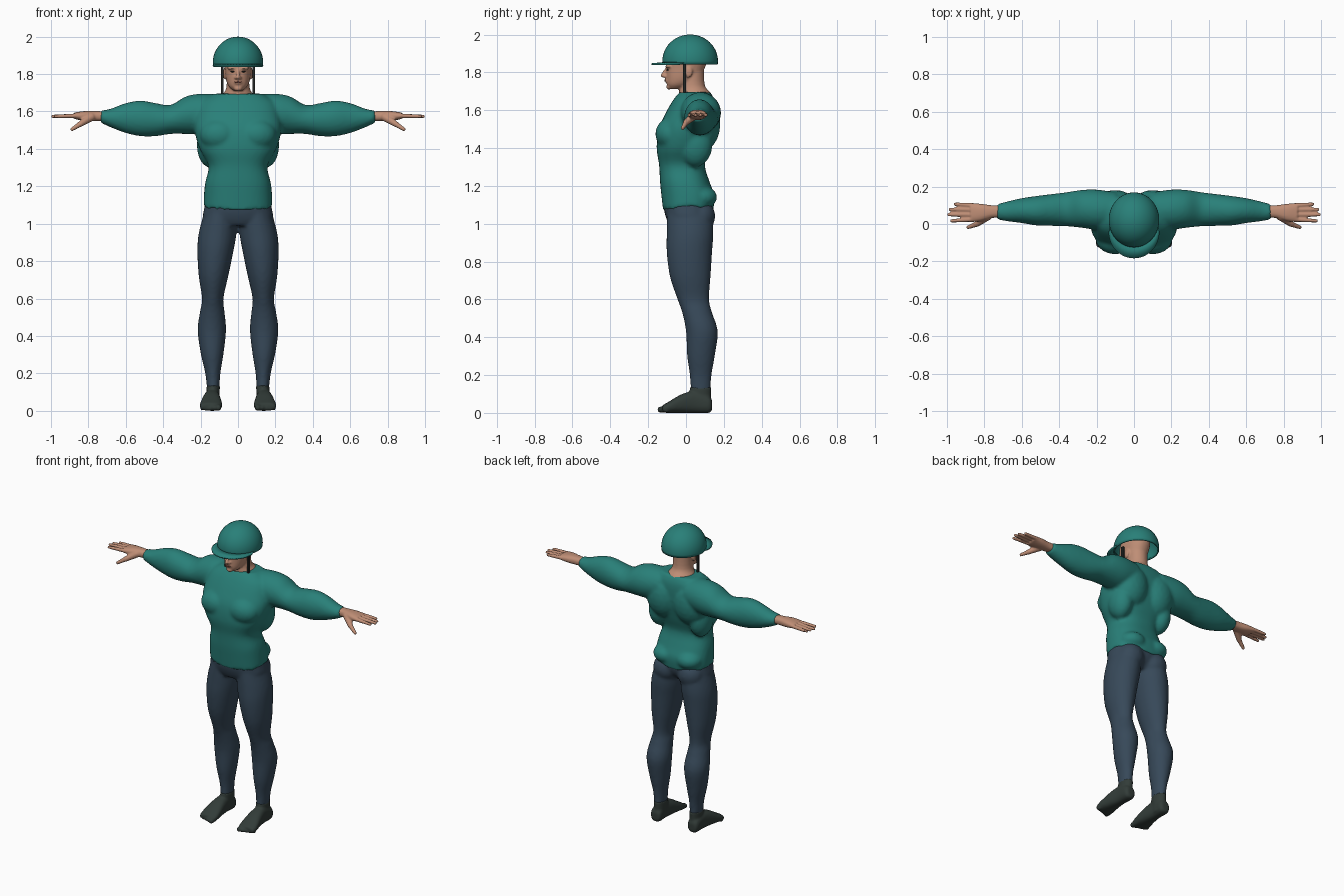
import bpy, bmesh
from math import sin, cos, pi, copysign
from mathutils import Vector, Matrix

if "Cube" in bpy.data.objects:
    bpy.data.objects.remove(bpy.data.objects["Cube"])


def material(name, rgb):
    m = bpy.data.materials.new(name)
    m.use_nodes = True
    m.diffuse_color = (*rgb, 1)
    bsdf = next(n for n in m.node_tree.nodes if n.type == 'BSDF_PRINCIPLED')
    bsdf.inputs["Base Color"].default_value = (*rgb, 1)
    bsdf.inputs["Roughness"].default_value = 0.7
    return m


TEAL = material("teal", (.022, .215, .19))
SLATE = material("slate blue", (.038, .066, .1))
SKIN = material("skin", (.52, .27, .18))
DARK = material("dark sock", (.032, .045, .04))
BLACK = material("strap black", (.015, .018, .017))
LIP = material("lip", (.3, .11, .08))

PLACE = {'x': lambda t, u, v: (t, u, v),
         'y': lambda t, u, v: (u, t, v),
         'z': lambda t, u, v: (u, v, t)}


def spline(rows, steps):
    """Smooth the cross-section rows along the part."""
    out = []
    for i in range(len(rows) - 1):
        a, b, c, d = (rows[max(0, min(len(rows) - 1, i + k))] for k in (-1, 0, 1, 2))
        for s in range(steps):
            f = s / steps
            out.append([q + f * (r - p) / 2 + f * f * (2 * p - 5 * q + 4 * r - w) / 2
                        + f ** 3 * (3 * q - p - 3 * r + w) / 2
                        for p, q, r, w in zip(a, b, c, d)])
    return out + [list(rows[-1])]


def loft(bm, axis, rows, power=2.0, steps=4, sides=32, hem=0):
    """Skin over rows of (position, u min, u max, v min, v max)."""
    rings = []
    for n, (t, u0, u1, v0, v1) in enumerate(spline(rows, steps)):
        ring = []
        for k in range(sides):
            c, s = cos(2 * pi * k / sides), sin(2 * pi * k / sides)
            u = (u0 + u1) / 2 + (u1 - u0) / 2 * copysign(abs(c) ** (2 / power), c)
            v = (v0 + v1) / 2 + (v1 - v0) / 2 * copysign(abs(s) ** (2 / power), s)
            wave = hem * cos(140 * u) if n == 0 else 0
            ring.append(bm.verts.new(PLACE[axis](t + wave, u, v)))
        rings.append(ring)
    faces = [bm.faces.new(rings[0]), bm.faces.new(rings[-1])]
    for a, b in zip(rings, rings[1:]):
        faces += [bm.faces.new((a[k], a[k - 1], b[k - 1], b[k])) for k in range(sides)]
    bmesh.ops.recalc_face_normals(bm, faces=faces)


def blob(bm, centre, size):
    m = Matrix.Translation(centre) @ Matrix.Diagonal((*size, 1))
    bmesh.ops.create_icosphere(bm, subdivisions=3, radius=1, matrix=m)


def limb(bm, a, b, r1, r2):
    """Tapered capsule from a to b."""
    a, b = Vector(a), Vector(b)
    d = b - a
    m = Matrix.Translation((a + b) / 2) @ d.to_track_quat('Z', 'Y').to_matrix().to_4x4()
    bmesh.ops.create_cone(bm, cap_ends=True, segments=12, radius1=r1, radius2=r2,
                          depth=d.length, matrix=m)
    blob(bm, a, (r1,) * 3)
    blob(bm, b, (r2,) * 3)


def finish(bm, name, mat, voxel=0, smooth=3, mirror=True):
    me = bpy.data.meshes.new(name)
    bm.to_mesh(me)
    bm.free()
    me.materials.append(mat)
    for p in me.polygons:
        p.use_smooth = True
    ob = bpy.data.objects.new(name, me)
    bpy.context.collection.objects.link(ob)
    if mirror:
        ob.modifiers.new("mirror", 'MIRROR').use_mirror_merge = False
    if voxel:
        r = ob.modifiers.new("blend", 'REMESH')
        r.mode, r.voxel_size, r.use_smooth_shade = 'VOXEL', voxel, True
        s = ob.modifiers.new("soften", 'SMOOTH')
        s.factor, s.iterations = .5, smooth
    return ob


# Sweater: trunk, chest, back muscles and sleeves blended together
bm = bmesh.new()
loft(bm, 'z', [(1.08, -.183, .183, -.122, .145), (1.15, -.182, .182, -.13, .15),
               (1.22, -.175, .175, -.137, .125), (1.31, -.158, .158, -.142, .1),
               (1.4, -.205, .205, -.155, .125), (1.5, -.232, .232, -.145, .15),
               (1.58, -.225, .225, -.11, .155), (1.65, -.2, .2, -.07, .15),
               (1.695, -.13, .13, -.035, .13)], power=2.4, sides=64, hem=.012)
loft(bm, 'x', [(.1, -.02, .17, 1.5, 1.69), (.2, -.03, .184, 1.48, 1.695),
               (.28, -.02, .182, 1.48, 1.68), (.36, -.012, .17, 1.48, 1.635),
               (.44, -.01, .16, 1.468, 1.645), (.52, -.008, .15, 1.468, 1.658),
               (.6, .005, .138, 1.485, 1.645), (.68, .015, .12, 1.515, 1.615),
               (.735, .025, .105, 1.54, 1.605)])
blob(bm, (.1, -.08, 1.475), (.105, .082, .085))
blob(bm, (.1, .08, 1.53), (.12, .102, .15))
blob(bm, (.15, .05, 1.42), (.07, .09, .12))
blob(bm, (.085, .08, 1.14), (.085, .085, .06))
finish(bm, "sweater", TEAL, .011)

# Trousers: pelvis, buttocks and legs
bm = bmesh.new()
loft(bm, 'z', [(.99, -.13, .13, -.085, .09), (1.03, -.185, .185, -.105, .125),
               (1.08, -.181, .181, -.117, .14), (1.13, -.172, .172, -.115, .135)],
     power=2.4)
loft(bm, 'z', [(.11, .1, .165, .024, .13), (.2, .094, .175, .02, .135),
               (.3, .078, .198, .006, .152), (.43, .064, .216, 0, .168),
               (.53, .072, .203, -.02, .138), (.6, .078, .192, -.045, .122),
               (.72, .052, .21, -.085, .13), (.85, .025, .217, -.102, .138),
               (.95, .008, .21, -.102, .145), (1.06, .005, .18, -.1, .14)])
blob(bm, (.09, .075, 1.04), (.085, .08, .085))
finish(bm, "trousers", SLATE, .011)

# Feet with ankles and toes
bm = bmesh.new()
loft(bm, 'z', [(.02, .1, .17, .03, .135), (.08, .098, .168, .02, .132),
               (.135, .097, .168, .02, .134)])
loft(bm, 'y', [(.138, .115, .16, .015, .065), (.12, .1, .175, 0, .09),
               (.05, .1, .178, 0, .115), (-.02, .092, .19, 0, .1),
               (-.09, .084, .204, 0, .06), (-.125, .09, .2, .002, .04)], power=2.5)
for k in range(5):
    r = .017 - .0018 * k
    limb(bm, (.105 + .021 * k, -.1, r + .002), (.105 + .022 * k, -.135 + .008 * k, r), r, r)
finish(bm, "feet", DARK, .007)

# Hands: wrist, palm, four fanned fingers and thumb
bm = bmesh.new()
loft(bm, 'x', [(.7, .035, .1, 1.548, 1.6), (.76, .032, .1, 1.548, 1.602),
               (.82, .015, .108, 1.55, 1.602), (.875, .01, .112, 1.56, 1.594)], power=2.4)
for base, tip, reach in ((.1, .106, .955), (.076, .078, .982), (.05, .05, .99), (.024, .017, .975)):
    limb(bm, (.86, base, 1.577), (reach, tip, 1.574), .0125, .0095)
limb(bm, (.785, .04, 1.57), (.84, .0, 1.535), .023, .016)
limb(bm, (.84, .0, 1.535), (.887, -.018, 1.505), .015, .01)
finish(bm, "hands", SKIN, .0055, 2)

# Head and neck with nose, brow, lips, chin and ears
bm = bmesh.new()
loft(bm, 'z', [(1.655, -.12, .12, -.03, .142), (1.69, -.083, .083, -.036, .132),
               (1.73, -.062, .062, -.035, .1), (1.82, -.06, .06, -.03, .095)])
loft(bm, 'z', [(1.712, -.025, .025, -.088, -.02), (1.735, -.05, .05, -.101, .03),
               (1.77, -.064, .064, -.104, .075), (1.82, -.07, .07, -.104, .098),
               (1.88, -.076, .076, -.1, .115), (1.93, -.062, .062, -.07, .09),
               (1.955, -.025, .025, -.03, .04)], power=2.2)
limb(bm, (0, -.104, 1.818), (0, -.123, 1.783), .008, .011)
blob(bm, (.01, -.112, 1.78), (.01, .012, .008))
blob(bm, (.03, -.092, 1.832), (.03, .017, .009))
blob(bm, (0, -.1, 1.757), (.024, .012, .012))
blob(bm, (0, -.09, 1.723), (.022, .014, .014))
blob(bm, (.072, .015, 1.802), (.008, .02, .03))
finish(bm, "head", SKIN, .006, 2)

# Eyes and mouth
bm = bmesh.new()
blob(bm, (.029, -.098, 1.813), (.012, .006, .004))
finish(bm, "eyes", BLACK)
bm = bmesh.new()
blob(bm, (0, -.11, 1.757), (.02, .005, .005))
finish(bm, "mouth", LIP, mirror=False)

# Helmet shell, open underneath
bm = bmesh.new()
bmesh.ops.create_uvsphere(bm, u_segments=40, v_segments=24, radius=1)
bmesh.ops.delete(bm, geom=[v for v in bm.verts if v.co.z < -.15], context='VERTS')
bmesh.ops.transform(bm, verts=bm.verts, matrix=Matrix.Translation((0, .022, 1.86))
                    @ Matrix.Diagonal((.135, .147, .14, 1)))
shell = finish(bm, "helmet", TEAL, mirror=False)
shell.modifiers.new("shell", 'SOLIDIFY').thickness = .008

# Helmet peak, a crescent around the front
bm = bmesh.new()
strips = []
for k in range(25):
    a = pi + pi * k / 24
    inner = (.125 * cos(a), .01 + .122 * sin(a), 1.85)
    outer = (.134 * cos(a), -.045 + .138 * sin(a), 1.843)
    strips.append([bm.verts.new(inner), bm.verts.new(outer)])
for a, b in zip(strips, strips[1:]):
    bm.faces.new((a[0], a[1], b[1], b[0]))
peak = finish(bm, "helmet_peak", TEAL, mirror=False)
sol = peak.modifiers.new("thickness", 'SOLIDIFY')
sol.thickness, sol.offset = .01, 0

# Chin straps hanging beside the face
bm = bmesh.new()
bmesh.ops.create_cube(bm, size=1, matrix=Matrix.Translation((.084, -.008, 1.77))
                      @ Matrix.Diagonal((.012, .018, .165, 1)))
strap = finish(bm, "chin_straps", BLACK)
for p in strap.data.polygons:
    p.use_smooth = False
